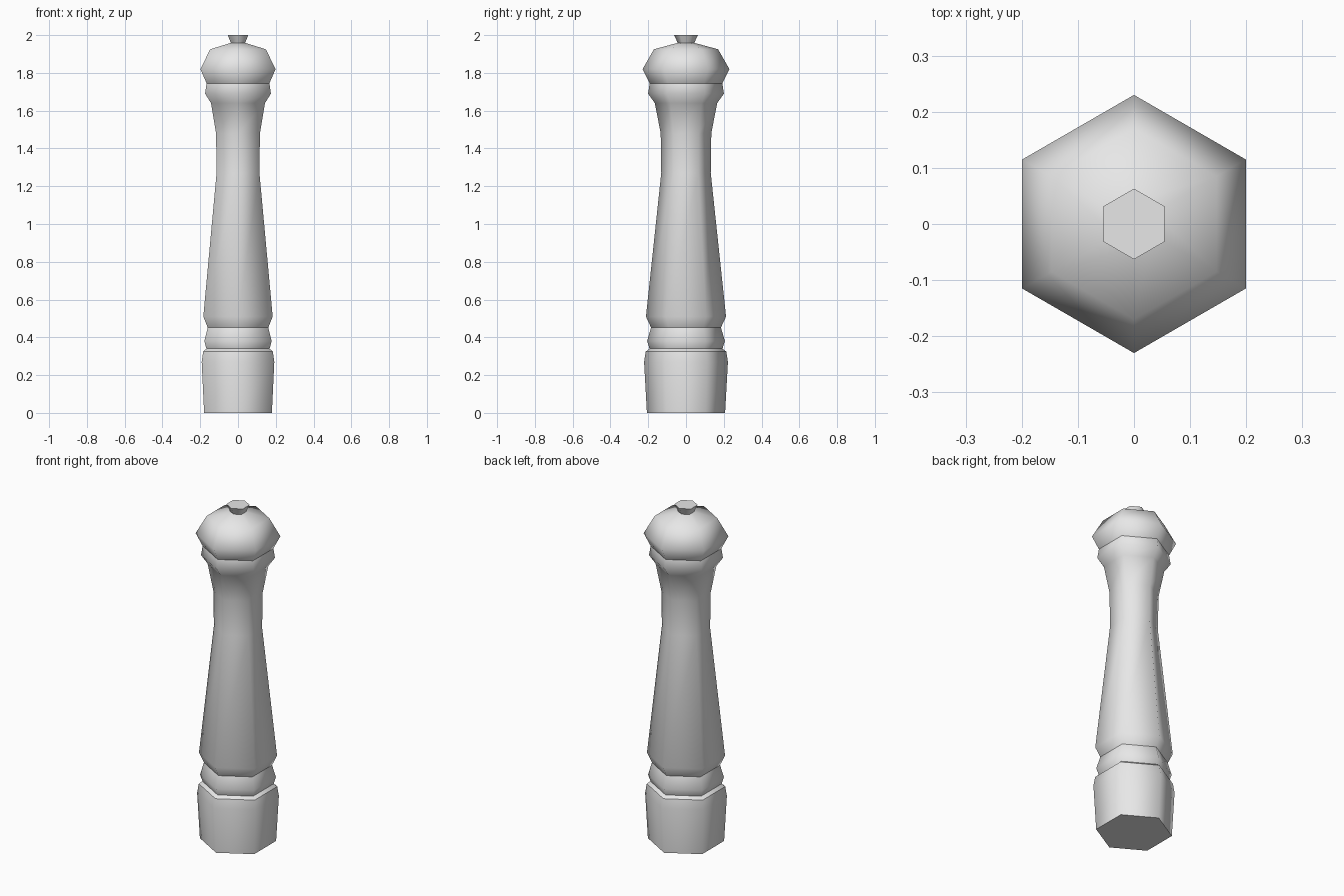
import bpy, bmesh
from math import cos, sin, tau

cube = bpy.data.objects.get("Cube")
if cube:
    bpy.data.objects.remove(cube, do_unlink=True)

SIDES = 6

grey = bpy.data.materials.new("plain grey")
grey.use_nodes = True
color = (0.8, 0.8, 0.8, 1)
grey.diffuse_color = color
grey.node_tree.nodes["Principled BSDF"].inputs["Base Color"].default_value = color


def turned(name, profile, cap_bottom=False, cap_top=False):
    """Turn a (radius, height) profile into a smooth six-sided part."""
    bm = bmesh.new()
    angles = [tau * (i / SIDES + 0.25) for i in range(SIDES)]
    rings = [[bm.verts.new((r * cos(a), r * sin(a), z)) for a in angles]
             for r, z in profile]
    for low, high in zip(rings, rings[1:]):
        for i in range(SIDES):
            j = (i + 1) % SIDES
            bm.faces.new((low[i], low[j], high[j], high[i])).smooth = True
    caps = []
    if cap_bottom:
        caps.append(bm.faces.new(rings[0][::-1]))
    if cap_top:
        caps.append(bm.faces.new(rings[-1]))
    for cap in caps:
        for edge in cap.edges:
            edge.smooth = False
    mesh = bpy.data.meshes.new(name)
    bm.to_mesh(mesh)
    bm.free()
    mesh.materials.append(grey)
    obj = bpy.data.objects.new(name, mesh)
    bpy.context.collection.objects.link(obj)
    return obj


# Foot and the narrow ledge above it
turned("base", [(0.207, 0), (0.222, 0.27), (0.213, 0.325)], cap_bottom=True)
turned("base_ledge", [(0.213, 0.325), (0.193, 0.34)])

# Bead between foot and shaft
turned("lower_collar", [(0.193, 0.34), (0.206, 0.38), (0.185, 0.452)])

# Tapered shaft flaring into the neck
turned("body", [(0.185, 0.452), (0.212, 0.51), (0.131, 1.27), (0.134, 1.48),
                (0.165, 1.64), (0.201, 1.69), (0.192, 1.745)])

# Rounded head and the nut on top
turned("head", [(0.192, 1.745), (0.23, 1.82), (0.17, 1.925), (0.04, 1.96)])
turned("top_knob", [(0.042, 1.955), (0.063, 2)], cap_top=True)
